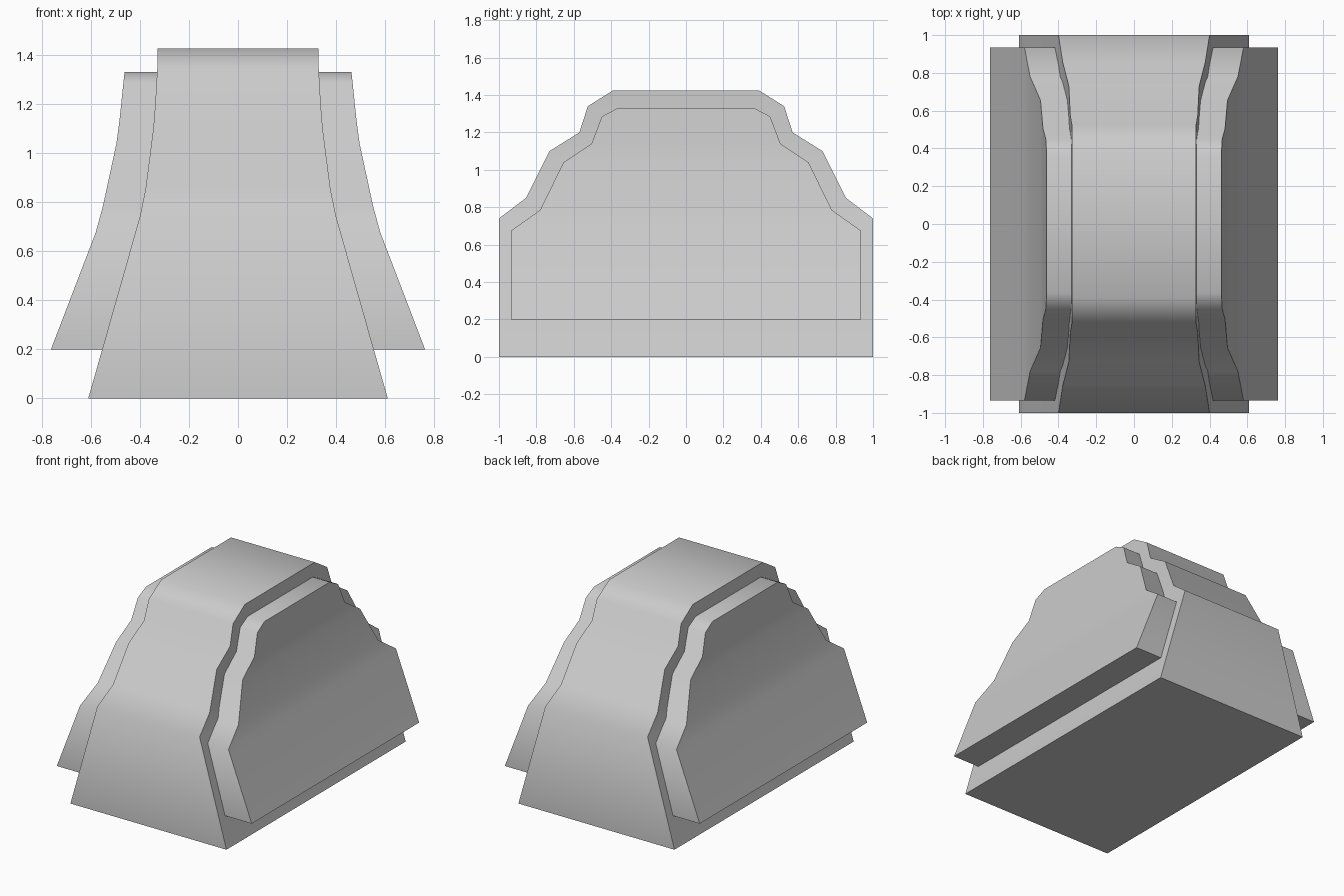
import bpy
import bmesh
import math

cube = bpy.data.objects.get("Cube")
if cube:
    bpy.data.objects.remove(cube, do_unlink=True)

grey = bpy.data.materials.new("plain_grey")
grey.use_nodes = True
colour = (0.6, 0.6, 0.6, 1)
grey.diffuse_color = colour
grey.node_tree.nodes["Principled BSDF"].inputs["Base Color"].default_value = colour


def stepped_block(name, levels):
    """Solid with a stepped outline; each level is (half width, half length, height)."""
    bm = bmesh.new()
    rings = []
    for x, y, z in levels:
        corners = ((-x, -y), (x, -y), (x, y), (-x, y))
        rings.append([bm.verts.new((cx, cy, z)) for cx, cy in corners])
    for low, high in zip(rings, rings[1:]):
        for i in range(4):
            j = (i + 1) % 4
            bm.faces.new((low[i], low[j], high[j], high[i]))
    bm.faces.new(rings[0][::-1])
    bm.faces.new(rings[-1])
    mesh = bpy.data.meshes.new(name)
    bm.to_mesh(mesh)
    bm.free()
    mesh.materials.append(grey)
    obj = bpy.data.objects.new(name, mesh)
    bpy.context.collection.objects.link(obj)
    bpy.ops.object.select_all(action="DESELECT")
    obj.select_set(True)
    bpy.context.view_layer.objects.active = obj
    bpy.ops.object.shade_smooth_by_angle(angle=math.radians(60))
    return obj


# Central body, flared at the base and stepped at both ends
stepped_block("central_body", [
    (0.61, 1.0, 0.0), (0.40, 1.0, 0.74), (0.377, 0.855, 0.85),
    (0.345, 0.73, 1.10), (0.337, 0.57, 1.20), (0.329, 0.525, 1.34),
    (0.327, 0.39, 1.425)])

# Smaller, wider block running through the body to form both side panels
stepped_block("side_panels", [
    (0.762, 0.935, 0.20), (0.58, 0.935, 0.675), (0.55, 0.78, 0.785),
    (0.495, 0.655, 1.04), (0.482, 0.505, 1.14), (0.467, 0.45, 1.285),
    (0.462, 0.365, 1.33)])
